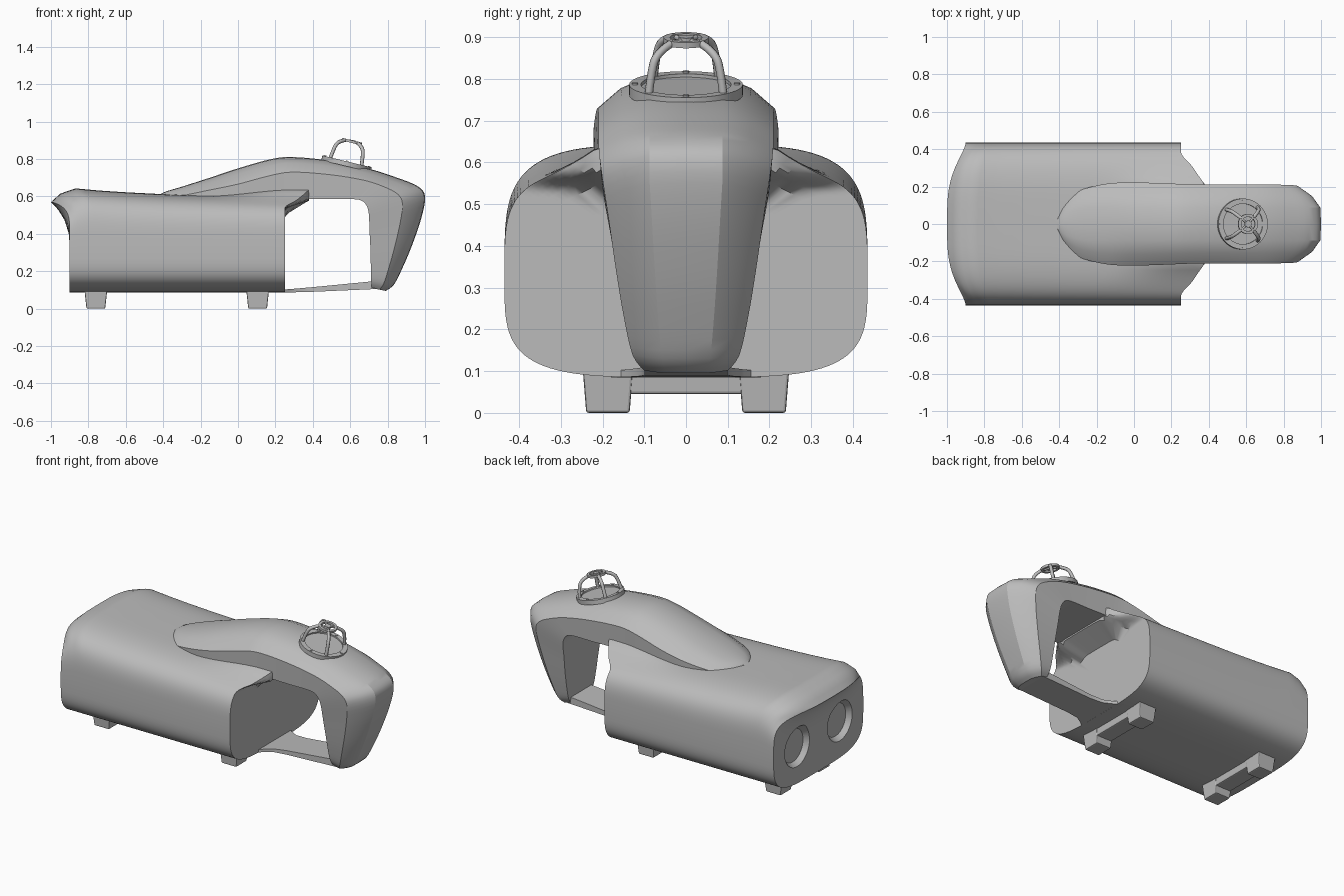
import bpy, bmesh, math
from mathutils import Vector, Matrix

cube = bpy.data.objects.get("Cube")
if cube:
    bpy.data.objects.remove(cube, do_unlink=True)

grey = bpy.data.materials.new("plain_grey")
grey.use_nodes = True
grey.diffuse_color = (0.5, 0.5, 0.5, 1)
grey.node_tree.nodes["Principled BSDF"].inputs["Base Color"].default_value = (0.5, 0.5, 0.5, 1)


def clamp(v):
    return max(0.0, min(1.0, v))


def smooth(v):
    v = clamp(v)
    return v * v * (3 - 2 * v)


def finish(name, bm):
    bmesh.ops.recalc_face_normals(bm, faces=bm.faces)
    mesh = bpy.data.meshes.new(name)
    bm.to_mesh(mesh)
    bm.free()
    obj = bpy.data.objects.new(name, mesh)
    bpy.context.collection.objects.link(obj)
    mesh.materials.append(grey)
    return obj


def select(obj):
    bpy.ops.object.select_all(action='DESELECT')
    obj.select_set(True)
    bpy.context.view_layer.objects.active = obj


def shade(obj, angle=32):
    select(obj)
    bpy.ops.object.shade_smooth_by_angle(angle=math.radians(angle))
    return obj


def loft(name, rings, closed=False):
    """Skin a row of equal closed rings; closed joins the last to the first."""
    bm = bmesh.new()
    rows = [[bm.verts.new(p) for p in ring] for ring in rings]
    pairs = list(zip(rows, rows[1:])) + ([(rows[-1], rows[0])] if closed else [])
    for a, b in pairs:
        for i in range(len(a)):
            j = (i + 1) % len(a)
            bm.faces.new((a[i], a[j], b[j], b[i]))
    if not closed:
        bm.faces.new(rows[0])
        bm.faces.new(rows[-1])
    return finish(name, bm)


# Main body: soft box section, overhanging rear lip, front flange under the neck
HALF, MID, COUNT = 0.435, 0.33, 96
ROOF = [(-1, .57), (-.95, .615), (-.87, .643), (-.75, .632), (-.6, .622), (-.4, .612), (0, .6), (.4, .59)]


def roof(x):
    for (xa, za), (xb, zb) in zip(ROOF, ROOF[1:]):
        if x <= xb:
            return za + (zb - za) * (x - xa) / (xb - xa)
    return ROOF[-1][1]


def rear_x(y, z):
    return -0.9 - 0.1 * clamp((z - MID) / 0.24) ** 2.5 * (1 - clamp(abs(y) / HALF) ** 3)


def front_x(y, z):
    return 0.25 + 0.13 * clamp((HALF - abs(y)) / 0.225) ** 1.3 * smooth((z - 0.53) / 0.05)


def section(x):
    pts = []
    for i in range(COUNT):
        a = math.tau * i / COUNT
        c, s = math.cos(a), math.sin(a)
        y = HALF * math.copysign(math.sqrt(abs(c)), c)
        height = roof(x) - MID if s > 0 else 0.245
        z = MID + height * math.copysign(math.sqrt(abs(s)), s)
        if s > 0.2:
            z += 0.05 * clamp((0.36 - abs(y)) / 0.15) ** 2 * smooth((x + 0.2) / 0.5)
        pts.append((y, z))
    return pts


def inset(pts, k):
    return [(y * k, MID + (z - MID) * k) for y, z in pts]


insets = [0.04, 0.3, 0.6, 0.8, 0.87, 0.91, 0.94, 0.97, 0.985]
back, nose = section(-1), section(0.38)
rings = [[(rear_x(y, z), y, z) for y, z in inset(back, k)] for k in insets]
for step in range(33):
    t = (step / 32) ** 1.4
    ring = []
    for y, z in section(-1 + 1.38 * t):
        xa, xb = rear_x(y, z), front_x(y, z)
        ring.append((xa + (xb - xa) * t, y, z))
    rings.append(ring)
rings += [[(front_x(y, z), y, z) for y, z in inset(nose, k)] for k in reversed(insets)]
body = loft("body", rings)

# Round tapered recesses in both ends
for end, x in ((-1, -0.9), (1, 0.25)):
    for side in (-1, 1):
        bm = bmesh.new()
        bmesh.ops.create_cone(bm, cap_ends=True, segments=48, radius1=0.1, radius2=0.14, depth=0.06)
        bm.transform(Matrix.Translation((x, side * 0.207, 0.312)) @ Matrix.Rotation(end * math.pi / 2, 4, 'Y'))
        cutter = finish("recess_cutter", bm)
        cutter.hide_render = True
        cut = body.modifiers.new("recess", 'BOOLEAN')
        cut.operation, cut.solver, cut.object = 'DIFFERENCE', 'EXACT', cutter
        select(body)
        bpy.ops.object.modifier_apply(modifier=cut.name)
        bpy.data.objects.remove(cutter, do_unlink=True)
shade(body)

# Neck: arch that rises from the body and bends down at the nose
# Each station: outer x, outer z, inner x, inner z, half width
STATIONS = [
    (-.42, .61, -.41, .5, .03), (-.38, .628, -.38, .5, .11), (-.3, .652, -.3, .5, .175),
    (-.15, .7, -.15, .5, .215), (0, .75, 0, .5, .222), (.18, .8, .18, .55, .217),
    (.3, .81, .3, .585, .212), (.5, .79, .5, .585, .21), (.7, .748, .62, .585, .21),
    (.85, .7, .665, .575, .21), (.96, .655, .69, .545, .207), (1, .6, .7, .5, .2),
    (.982, .49, .703, .42, .185), (.935, .35, .708, .32, .167), (.885, .23, .71, .23, .149),
    (.835, .13, .712, .15, .128), (.79, .095, .715, .11, .1)]


def spline(a, b, c, d, t):
    return tuple(q + 0.5 * t * (r - p + t * (2 * p - 5 * q + 4 * r - s + t * (3 * (q - r) + s - p)))
                 for p, q, r, s in zip(a, b, c, d))


last = len(STATIONS) - 1
path = []
for i in range(last):
    quad = [STATIONS[max(0, min(last, i + k))] for k in (-1, 0, 1, 2)]
    path += [spline(*quad, step / 4) for step in range(4)]
path.append(STATIONS[-1])

neck_rings = []
for n, (ox, oz, ix, iz, wide) in enumerate(path):
    flat = min(0.088, wide * 0.45)
    rim = 0.7 - 0.15 * n / len(path)
    half = [(0, wide * 0.97), (rim, wide), (rim + (1 - rim) * 0.6, flat + (wide - flat) * 0.55), (0.985, flat)]
    outline = half + [(1, 0)] + [(v, -w) for v, w in reversed(half)]
    neck_rings.append([(ix + (ox - ix) * v, w, iz + (oz - iz) * v) for v, w in outline])
shade(loft("neck", neck_rings), 24)

# Thin lower strut, flared where it leaves the body
strut = [(.22, .18, .085, .1), (.27, .14, .086, .104), (.32, .11, .088, .108),
         (.4, .1, .09, .115), (.74, .1, .105, .148)]
shade(loft("lower_strut", [[(x, -w, a), (x, w, a), (x, w, b), (x, -w, b)] for x, w, a, b in strut]))


# Tapered feet joined by cross bars
def tapered_box(name, x, y, z0, z1, low, high):
    rings = []
    for z, (hx, hy) in ((z0, low), (z1, high)):
        rings.append([(x + sx * hx, y + sy * hy, z) for sx, sy in ((-1, -1), (1, -1), (1, 1), (-1, 1))])
    obj = loft(name, rings)
    bevel = obj.modifiers.new("soft_edges", 'BEVEL')
    bevel.width, bevel.segments = 0.006, 2
    return obj


for label, x in (("rear", -0.76), ("front", 0.105)):
    for side, y in (("left", 0.187), ("right", -0.187)):
        tapered_box(f"{label}_foot_{side}", x, y, 0, 0.1, (0.05, 0.052), (0.061, 0.06))
    tapered_box(f"{label}_foot_bar", x, 0, 0.045, 0.1, (0.052, 0.17), (0.058, 0.17))

# Cage on the neck, built in a tilted frame
tilt = Matrix.Translation((0.582, 0, 0.781)) @ Matrix.Rotation(math.radians(13.5), 4, 'Y')


def flat_ring(name, inner, outer, low, high):
    rings = []
    for i in range(48):
        a = math.tau * i / 48
        rings.append([tilt @ Vector((r * math.cos(a), r * math.sin(a), z))
                      for r, z in ((inner, low), (outer, low), (outer, high), (inner, high))])
    return shade(loft(name, rings, closed=True))


def disc(name, x, y, radius, low, high):
    bm = bmesh.new()
    bmesh.ops.create_cone(bm, cap_ends=True, segments=32, radius1=radius, radius2=radius, depth=high - low)
    bm.transform(tilt @ Matrix.Translation((x, y, (low + high) / 2)))
    return shade(finish(name, bm))


def rod(name, points, radius):
    curve = bpy.data.curves.new(name, 'CURVE')
    curve.dimensions = '3D'
    curve.bevel_depth, curve.bevel_resolution, curve.use_fill_caps = radius, 2, True
    line = curve.splines.new('NURBS')
    line.points.add(len(points) - 1)
    for point, co in zip(line.points, points):
        point.co = (*(tilt @ Vector(co)), 1)
    line.use_endpoint_u, line.order_u = True, 3
    curve.materials.append(grey)
    obj = bpy.data.objects.new(name, curve)
    bpy.context.collection.objects.link(obj)


flat_ring("cage_base_ring", 0.108, 0.136, -0.02, 0.006)
disc("cage_floor", 0, 0, 0.11, -0.03, -0.002)
flat_ring("cage_hub_ring", 0.038, 0.054, 0.108, 0.122)
disc("cage_hub_cap", 0, 0, 0.018, 0.108, 0.124)
for n, degrees in enumerate((48, 140, 220, 312)):
    a = math.radians(degrees)
    c, s = math.cos(a), math.sin(a)
    rod(f"cage_arm_{n + 1}", [(r * c, r * s, z) for r, z in ((.12, 0), (.113, .05), (.095, .1), (.045, .115))], 0.01)
    rod(f"cage_hub_spoke_{n + 1}", [(r * c, r * s, 0.115) for r in (0, 0.02, 0.045)], 0.006)
    b = math.tau * n / 4
    disc(f"cage_screw_{n + 1}", 0.122 * math.cos(b), 0.122 * math.sin(b), 0.007, 0, 0.01)
